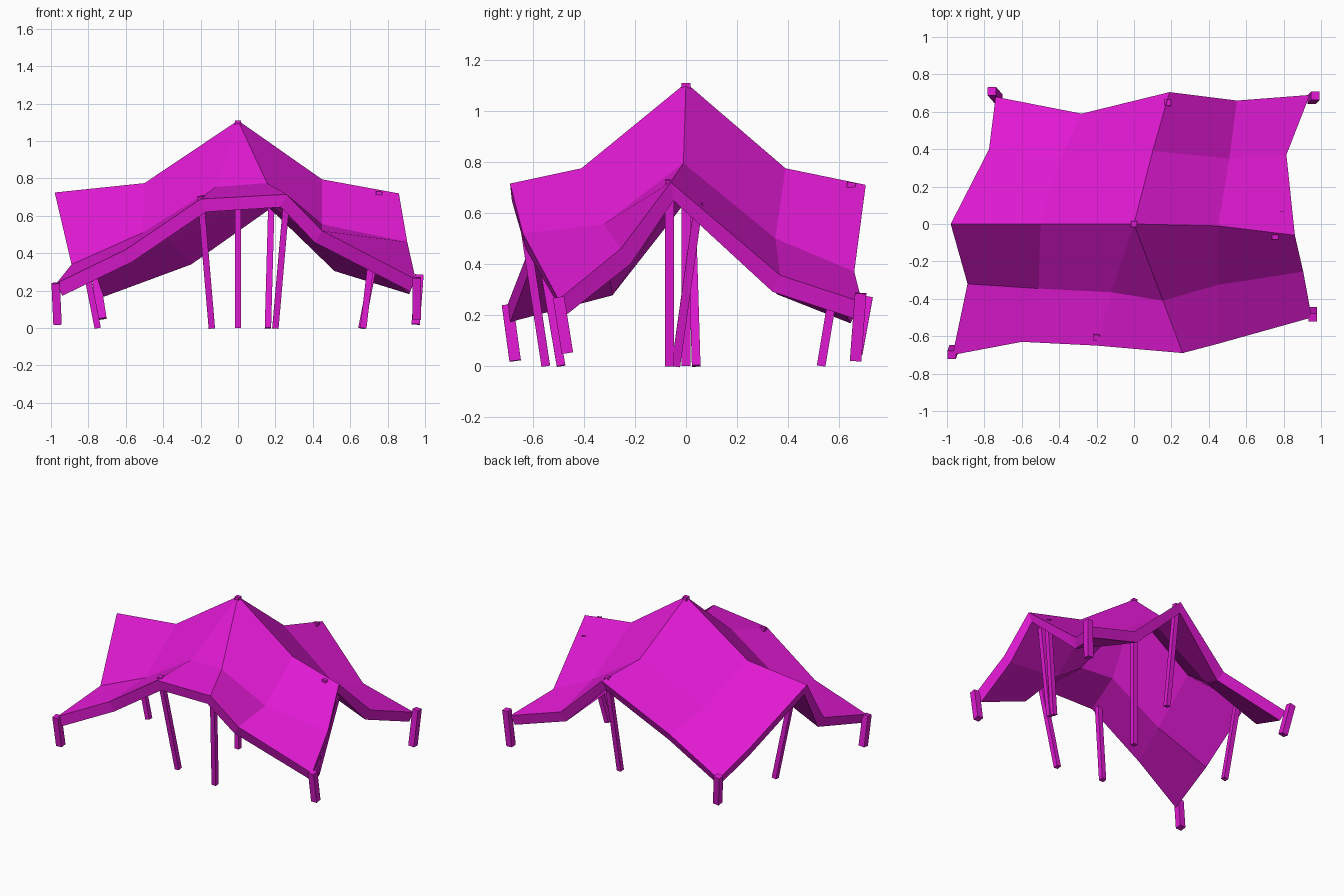
import bpy, bmesh
from mathutils import Vector

if "Cube" in bpy.data.objects:
    bpy.data.objects.remove(bpy.data.objects["Cube"])

mat = bpy.data.materials.new("magenta")
mat.diffuse_color = (0.75, 0.01, 0.65, 1)
mat.use_nodes = True
mat.node_tree.nodes["Principled BSDF"].inputs["Base Color"].default_value = mat.diffuse_color


def finish(name, bm):
    bmesh.ops.recalc_face_normals(bm, faces=bm.faces)
    me = bpy.data.meshes.new(name)
    bm.to_mesh(me)
    bm.free()
    ob = bpy.data.objects.new(name, me)
    me.materials.append(mat)
    bpy.context.collection.objects.link(ob)
    return ob


# Canopy: five draped rows from front to back (repeated points merge)
rows = [
    [(-.97, -.70, .24), (-.60, -.63, .42), (-.20, -.65, .69), (.26, -.69, .715), (.45, -.64, .52), (.95, -.50, .26)],
    [(-.89, -.32, .34), (-.51, -.345, .51), (-.12, -.365, .755), (.155, -.41, .775), (.45, -.325, .555), (.905, -.255, .46)],
    [(-.98, 0, .725), (-.50, 0, .775), (0, 0, 1.11), (0, 0, 1.11), (.45, -.01, .795), (.86, -.06, .72)],
    [(-.775, .40, .34), (-.39, .35, .53), (.10, .39, .775), (.10, .39, .775), (.51, .35, .50), (.815, .37, .355)],
    [(-.74, .68, .23), (-.28, .59, .40), (.19, .705, .71), (.19, .705, .71), (.55, .66, .37), (.94, .69, .25)],
]
bm = bmesh.new()
verts = {}
for row in rows:
    for p in row:
        if p not in verts:
            verts[p] = bm.verts.new(p)
for a, b in zip(rows, rows[1:]):
    for i in range(5):
        corners = dict.fromkeys((a[i], a[i + 1], b[i + 1], b[i]))
        if len(corners) > 2:
            bm.faces.new([verts[p] for p in corners])
bm.normal_update()
canopy = finish("canopy", bm)
if sum(p.normal.z for p in canopy.data.polygons) < 0:
    canopy.data.flip_normals()
solid = canopy.modifiers.new("thickness", 'SOLIDIFY')
solid.thickness = 0.075
solid.offset = -1


# Leaning square posts
def post(name, bottom, top, width):
    bottom, top = Vector(bottom), Vector(top)
    d = top - bottom
    bm = bmesh.new()
    bmesh.ops.create_cube(bm, size=1)
    bmesh.ops.scale(bm, vec=(width, width, d.length), verts=bm.verts)
    tilt = Vector((0, 0, 1)).rotation_difference(d).to_matrix()
    bmesh.ops.rotate(bm, matrix=tilt, verts=bm.verts)
    bmesh.ops.translate(bm, vec=(bottom + top) / 2, verts=bm.verts)
    finish(name, bm)


poles = {
    "centre_pole": ((0, 0, 0), (0, 0, 1.11)),
    "front_left_pole": ((-.14, -.49, 0), (-.20, -.61, .705)),
    "front_right_pole": ((.20, -.55, 0), (.26, -.655, .69)),
    "back_pole": ((.16, .53, 0), (.18, .65, .72)),
    "left_pole": ((-.75, .04, 0), (-.88, .02, .66)),
    "right_pole": ((.67, -.065, 0), (.755, -.065, .73)),
    "right_brace_pole": ((.66, -.04, 0), (.785, .05, .64)),
}
for name, (b, t) in poles.items():
    post(name, b, t, .034)

# Short corner pegs
pegs = {
    "front_left_peg": ((-.965, -.67, .02), (-.975, -.70, .24)),
    "front_right_peg": ((.955, -.465, .05), (.955, -.50, .27)),
    "back_right_peg": ((.95, .665, .02), (.97, .685, .285)),
    "back_left_peg": ((-.725, .67, .05), (-.76, .71, .27)),
}
for name, (b, t) in pegs.items():
    post(name, b, t, .045)
